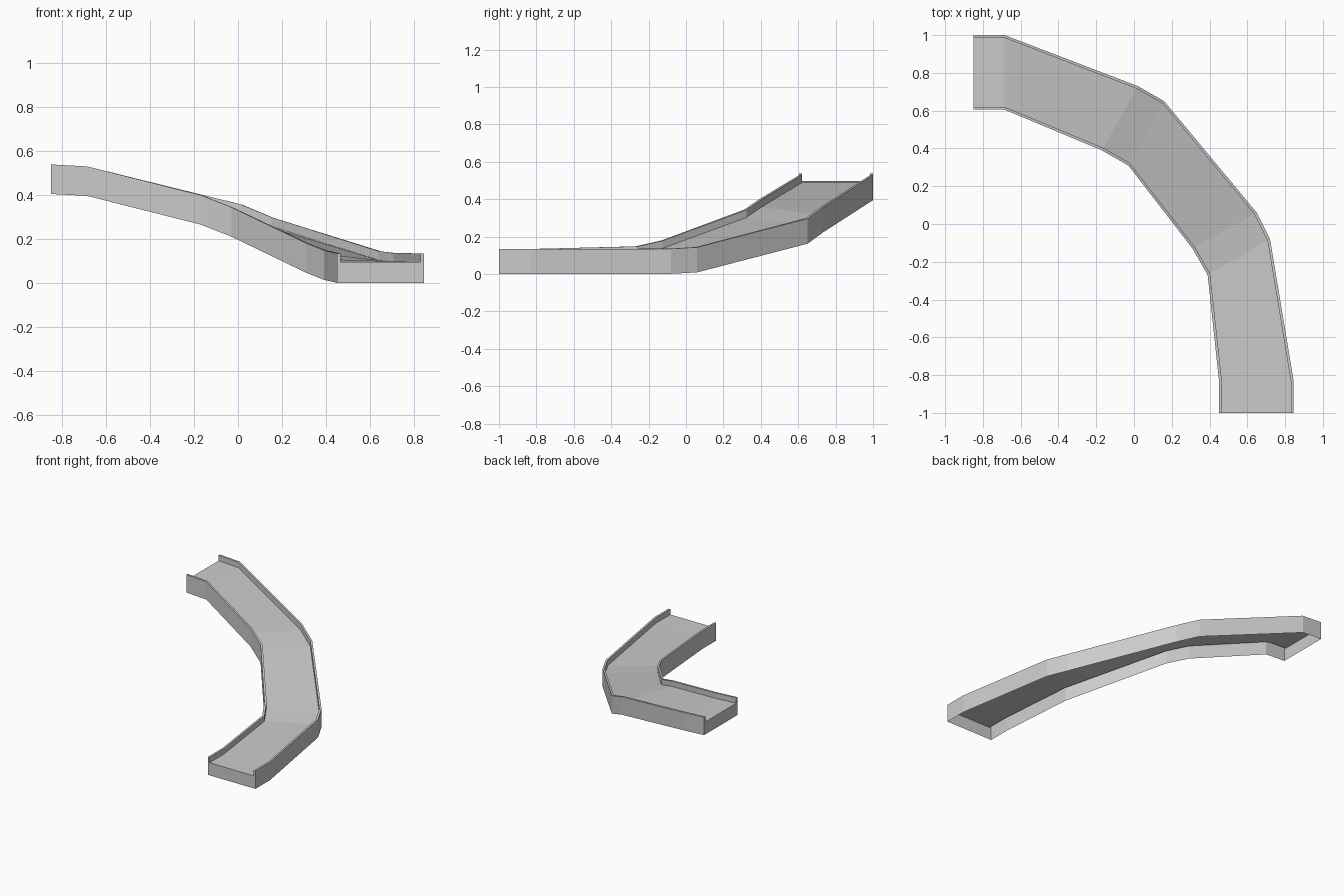
import bpy, bmesh
from mathutils import Vector

if "Cube" in bpy.data.objects:
    bpy.data.objects.remove(bpy.data.objects["Cube"])

HEIGHT, LIP, RIM = 0.134, 0.04, 0.015

# Stations along the bend: inner edge and outer edge, at the skirt's bottom
inner = [(-.85, .605, .404), (-.685, .605, .395), (-.17, .39, .265), (-.03, .31, .21),
         (.31, -.13, .046), (.39, -.27, .014), (.45, -.83, 0), (.45, -1, 0)]
outer = [(-.85, 1, .404), (-.685, 1, .395), (.02, .73, .221), (.16, .65, .162),
         (.65, .06, .009), (.72, -.08, .001), (.845, -.83, 0), (.845, -1, 0)]


def section(a, b):
    """U-shaped channel section: skirt, rim, floor, rim, skirt."""
    a, b = Vector(a), Vector(b)
    across = (b - a).normalized() * RIM
    top, floor = Vector((0, 0, HEIGHT)), Vector((0, 0, HEIGHT - LIP))
    return [a, a + top, a + across + top, a + across + floor,
            b - across + floor, b - across + top, b + top, b]


# Ramp channel, open underneath
bm = bmesh.new()
rows = [[bm.verts.new(p) for p in section(a, b)] for a, b in zip(inner, outer)]
for r, s in zip(rows, rows[1:]):
    for i in range(7):
        bm.faces.new((r[i], r[i + 1], s[i + 1], s[i]))

# End walls
bm.faces.new(rows[0])
bm.faces.new(rows[-1])
bmesh.ops.recalc_face_normals(bm, faces=bm.faces)
bm.faces.ensure_lookup_table()
if bm.faces[3].normal.z < 0:
    bmesh.ops.reverse_faces(bm, faces=bm.faces)

mesh = bpy.data.meshes.new("curved_ramp")
bm.to_mesh(mesh)
bm.free()
bpy.context.collection.objects.link(bpy.data.objects.new("curved_ramp", mesh))
